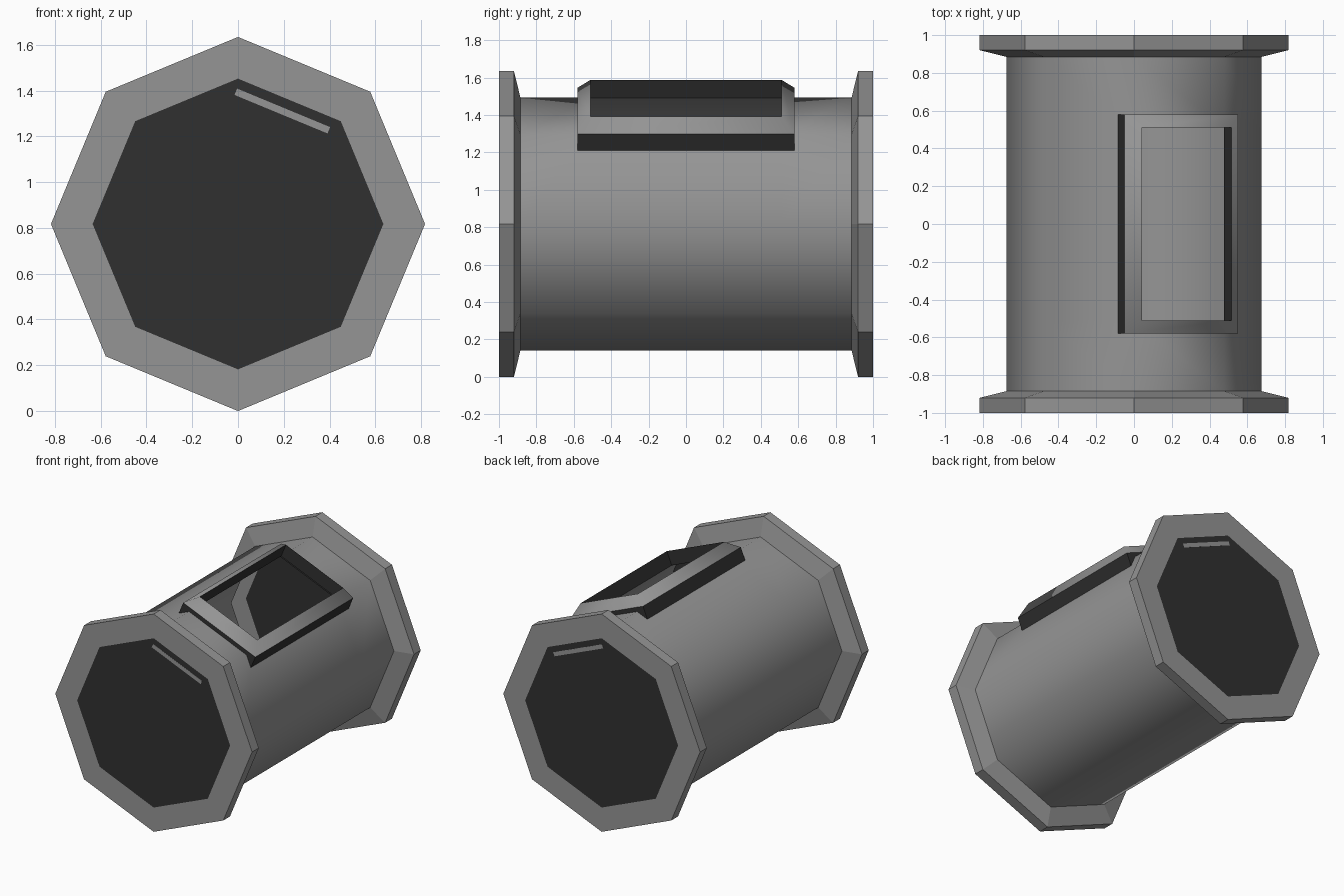
import bpy, bmesh, math
from mathutils import Vector, Matrix

old = bpy.data.objects.get("Cube")
if old:
    bpy.data.objects.remove(old)


def material(name, value):
    m = bpy.data.materials.new(name)
    m.use_nodes = True
    m.diffuse_color = (value, value, value, 1)
    m.node_tree.nodes["Principled BSDF"].inputs["Base Color"].default_value = m.diffuse_color
    return m


GREY = material("steel_grey", 0.3)
DARK = material("dark_grey", 0.03)
AXIS_Z = 0.817


def finish(bm, name):
    mesh = bpy.data.meshes.new(name)
    bm.normal_update()
    bm.to_mesh(mesh)
    bm.free()
    mesh.materials.append(GREY)
    mesh.materials.append(DARK)
    ob = bpy.data.objects.new(name, mesh)
    bpy.context.collection.objects.link(ob)
    return ob


def bridge(bm, a, b, skip=None):
    n = len(a)
    return [bm.faces.new((a[i], a[(i + 1) % n], b[(i + 1) % n], b[i]))
            for i in range(n) if i != skip]


# Eight-sided pipe with flanged ends and a hatch opening in one face
bm = bmesh.new()
profile = [(0.635, -1), (0.817, -1), (0.817, -0.92), (0.675, -0.885), (0.675, -0.51)]
profile += [(r, -y) for r, y in reversed(profile)]
rings = []
for r, y in profile:
    angles = [k * math.pi / 4 for k in range(8)]
    rings.append([bm.verts.new((r * math.cos(a), y, AXIS_Z + r * math.sin(a))) for a in angles])
for k in range(len(rings) - 1):
    faces = bridge(bm, rings[k], rings[k + 1], skip=1 if k == 4 else None)
    for f in faces:
        f.smooth = 3 <= k <= 5
# Dark end discs
for ring in (rings[0], rings[-1]):
    bm.faces.new(ring).material_index = 1
bmesh.ops.recalc_face_normals(bm, faces=bm.faces)
for e in bm.edges:
    e.smooth = len({f.smooth for f in e.link_faces}) == 1
finish(bm, "flanged_pipe")

# Hatch frame: rectangular loops lofted from outer foot to inner foot
bm = bmesh.new()
loops = []
for t, y, n in [(0.324, 0.58, 0.559), (0.324, 0.58, 0.654), (0.257, 0.51, 0.728), (0.257, 0.51, 0.624)]:
    loops.append([bm.verts.new((sx * t, sy * y, n))
                  for sx, sy in ((-1, -1), (1, -1), (1, 1), (-1, 1))])
for k in range(3):
    for f in bridge(bm, loops[k], loops[k + 1]):
        f.material_index = 0 if k == 1 else 1
        f.smooth = k == 1
for e in bm.edges:
    e.smooth = all(f.smooth for f in e.link_faces)
place = Matrix.Translation((0, 0, AXIS_Z)) @ Matrix.Rotation(math.radians(22.5), 4, 'Y')
bm.transform(place)
finish(bm, "hatch_frame")

# Light slot on each end disc, parallel to the hatch
for name, y in (("front_slot", -1), ("back_slot", 1)):
    bm = bmesh.new()
    bmesh.ops.create_cube(bm, size=1)
    bm.transform(place @ Matrix.Translation((-0.01, y * 0.998, 0.53)) @ Matrix.Diagonal((0.44, 0.006, 0.03, 1)))
    finish(bm, name)
